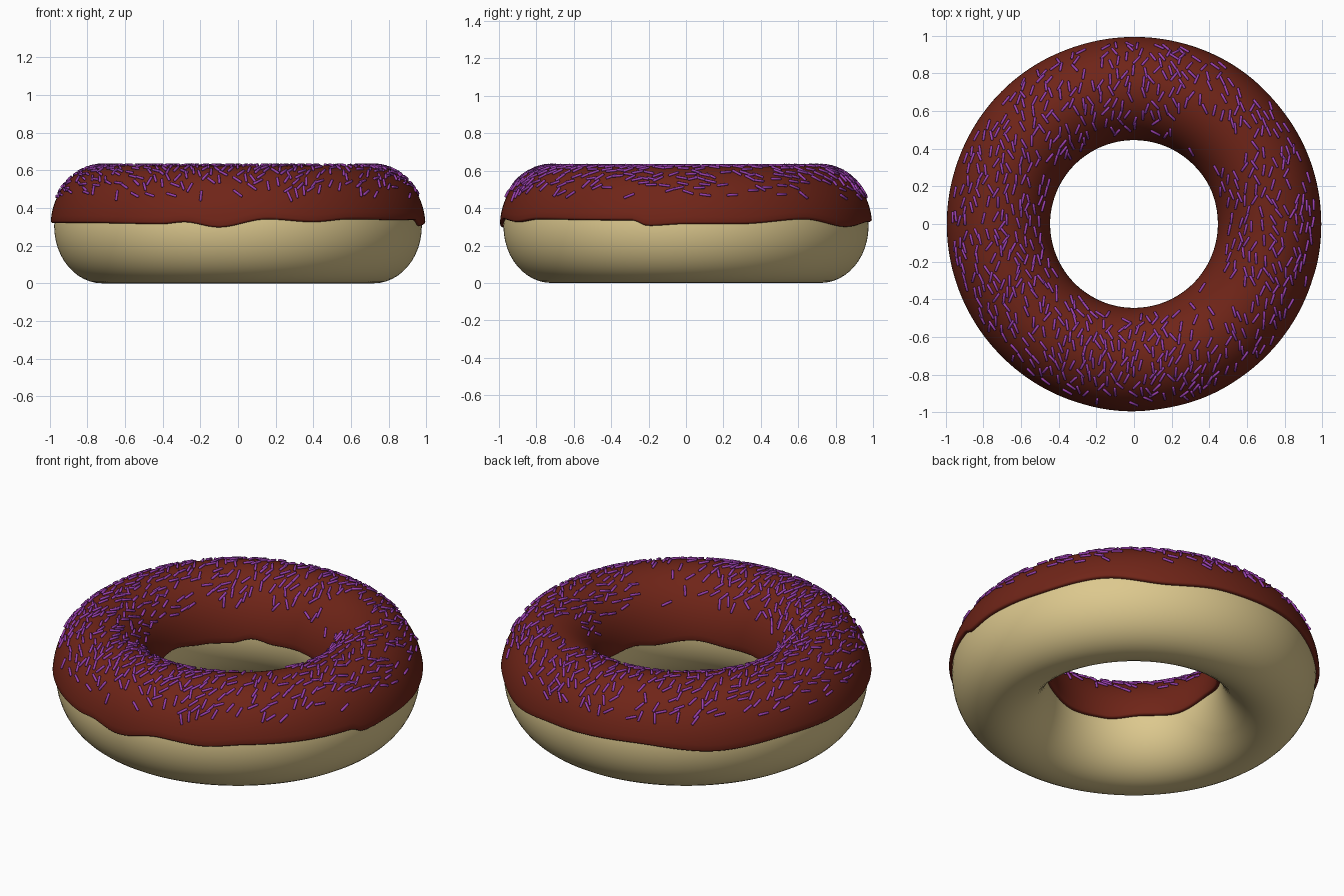
import bpy, bmesh, math, random
from mathutils import Vector, Matrix

if "Cube" in bpy.data.objects:
    bpy.data.objects.remove(bpy.data.objects["Cube"])

random.seed(7)
R, A, B, ZC = 0.72, 0.256, 0.303, 0.303     # ring radius, section half-width/height, centre height
ICING = 0.019


def material(name, rgb):
    m = bpy.data.materials.new(name)
    m.diffuse_color = (*rgb, 1)
    m.use_nodes = True
    m.node_tree.nodes["Principled BSDF"].inputs["Base Color"].default_value = m.diffuse_color
    return m


def section(theta, phi, off=0.0):
    """Point on the doughnut surface, pushed out along the normal by off."""
    n = Vector((math.cos(phi) / A, math.sin(phi) / B)).normalized()
    r = R + A * math.cos(phi) + off * n.x
    z = ZC + B * math.sin(phi) + off * n.y
    c, s = math.cos(theta), math.sin(theta)
    return Vector((r * c, r * s, z)), Vector((n.x * c, n.x * s, n.y))


def finish(bm, name, mat):
    bmesh.ops.recalc_face_normals(bm, faces=bm.faces)
    me = bpy.data.meshes.new(name)
    bm.to_mesh(me)
    bm.free()
    me.materials.append(mat)
    me.polygons.foreach_set("use_smooth", [True] * len(me.polygons))
    ob = bpy.data.objects.new(name, me)
    bpy.context.collection.objects.link(ob)
    return ob


def sweep(rows, closed, name, mat):
    bm = bmesh.new()
    grid = [[bm.verts.new(p) for p in row] for row in rows]
    n, m = len(grid), len(grid[0])
    for i in range(n):
        for j in range(m if closed else m - 1):
            a, b, k = grid[i], grid[(i + 1) % n], (j + 1) % m
            bm.faces.new((a[j], b[j], b[k], a[k]))
    return finish(bm, name, mat)


def wave(keys, deg):
    """Periodic smooth interpolation through (angle, height) keys."""
    keys = keys + [(keys[0][0] + 360, keys[0][1])]
    if deg < keys[0][0]:
        deg += 360
    for (a, u), (b, v) in zip(keys, keys[1:]):
        if a <= deg <= b:
            t = (deg - a) / (b - a)
            return u + (v - u) * t * t * (3 - 2 * t)
    return keys[0][1]


# Dough ring
SEG = 192
thetas = [math.tau * i / SEG for i in range(SEG)]
sweep([[section(t, math.tau * j / 48)[0] for j in range(48)] for t in thetas],
      True, "dough", material("dough", (0.72, 0.58, 0.27)))

# Icing with wavy outer and inner hems
outer = [(0, .315), (17, .315), (40, .34), (60, .30), (80, .325), (108, .335), (135, .30),
         (160, .325), (180, .32), (217, .32), (246, .315), (253, .325), (264, .297),
         (279, .34), (294, .325), (307, .34), (334, .335), (343, .335), (348, .305)]
inner = [(0, .30), (25, .33), (50, .30), (75, .29), (100, .28), (115, .30), (130, .275),
         (150, .285), (175, .31), (200, .29), (225, .31), (250, .28), (275, .27),
         (300, .29), (325, .275), (345, .30)]
rows = []
for t in thetas:
    d = math.degrees(t)
    p0 = math.asin((wave(outer, d) - ZC) / B)
    p1 = math.pi - math.asin((wave(inner, d) - ZC) / B)
    lip = [(0.0, -0.004), (0.0, 0.009), (0.012, 0.016), (0.035, ICING)]
    prof = [(p0 + a, o) for a, o in lip]
    prof += [(p0 + 0.035 + (p1 - p0 - 0.07) * k / 36, ICING) for k in range(1, 36)]
    prof += [(p1 - a, o) for a, o in reversed(lip)]
    rows.append([section(t, p, o)[0] for p, o in prof])
sweep(rows, False, "icing", material("icing", (0.16, 0.018, 0.009)))

# Sprinkles: small round-ended rods lying on the icing, roughly along y
ring = [(-.031, .004), (-.028, .0072), (.028, .0072), (.031, .004)]
bm = bmesh.new()
placed = []
tries = 0
while len(placed) < 720 and tries < 9000:
    tries += 1
    th, ph = random.uniform(0, math.tau), random.uniform(0.5, 2.55)
    p, n = section(th, ph, ICING + 0.004)
    r = math.hypot(p.x, p.y)
    chance = max(0, (n.z - 0.3) / 0.7) ** 0.6 * r
    for gap in (math.radians(48), math.radians(-45)):       # barer patches
        if abs(math.remainder(th - gap, math.tau)) < 0.3 and r < 0.74:
            chance *= 0.08
    if random.random() > chance or any((p - q).length_squared < 0.033 ** 2 for q in placed):
        continue
    placed.append(p)
    a = math.radians(random.uniform(-40, 40))
    d = Vector((math.sin(a), math.cos(a), 0))
    d = (d - n * d.dot(n)).normalized()
    s = d.cross(n)
    loops = [[bm.verts.new(p + d * l + (s * math.cos(k * math.tau / 8) + n * math.sin(k * math.tau / 8)) * w)
              for k in range(8)] for l, w in ring]
    for u, v in zip(loops, loops[1:]):
        for k in range(8):
            bm.faces.new((u[k], u[(k + 1) % 8], v[(k + 1) % 8], v[k]))
    bm.faces.new(loops[0][::-1])
    bm.faces.new(loops[-1])
finish(bm, "sprinkles", material("sprinkles", (0.32, 0.05, 0.42)))
